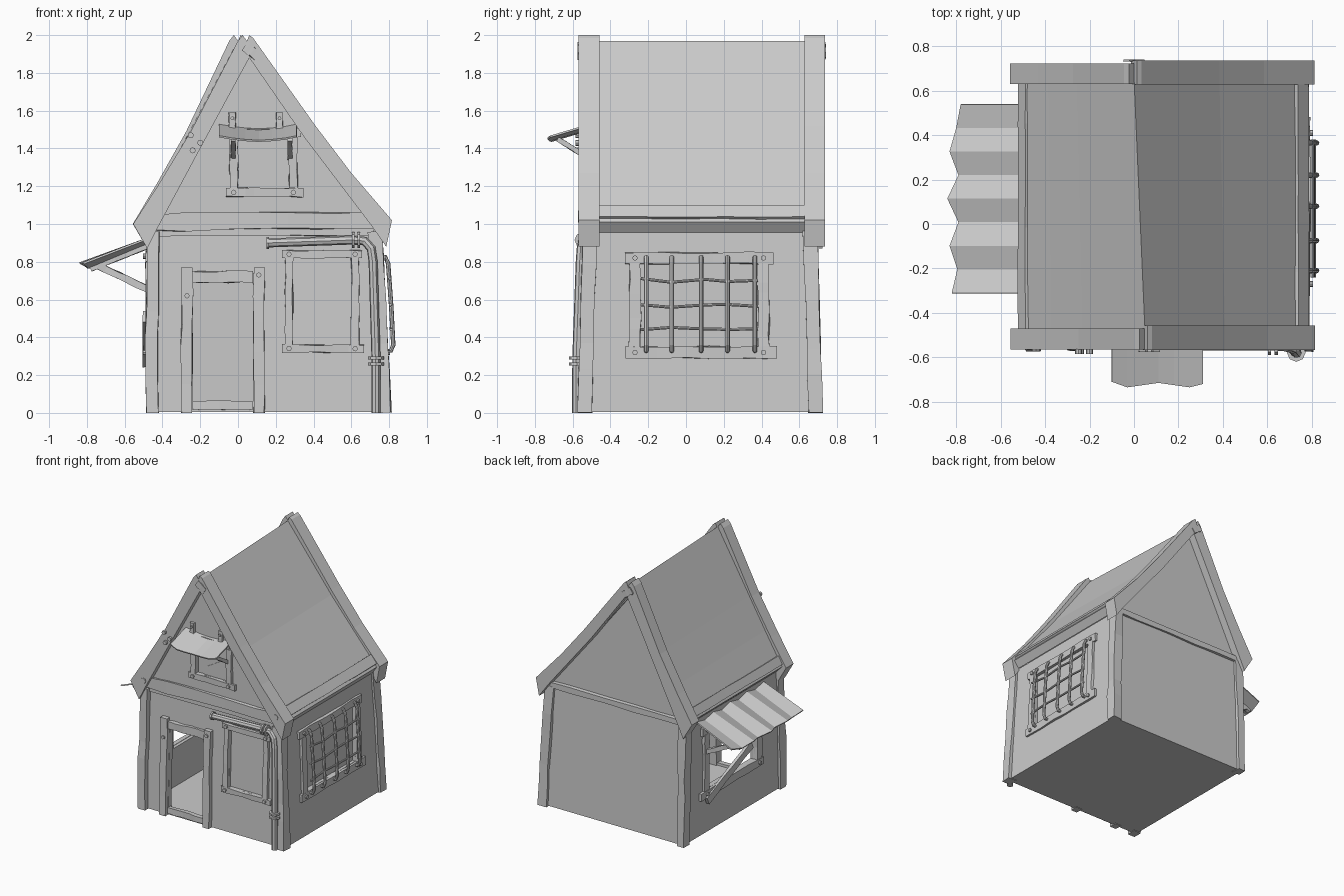
import bpy, bmesh, random
from mathutils import Vector

random.seed(4)
if "Cube" in bpy.data.objects:
    bpy.data.objects.remove(bpy.data.objects["Cube"])

GREY = (0.6, 0.6, 0.6, 1)
mat = bpy.data.materials.new("plain_grey")
mat.use_nodes = True
mat.diffuse_color = GREY
bsdf = mat.node_tree.nodes["Principled BSDF"]
bsdf.inputs["Base Color"].default_value = GREY
bsdf.inputs["Roughness"].default_value = 0.9
FRONT, RIGHT, LEFT, BACK = (0, -1, 0), (1, 0, 0), (-1, 0, 0), (0, 1, 0)


def finish(name, bm):
    bmesh.ops.recalc_face_normals(bm, faces=bm.faces)
    me = bpy.data.meshes.new(name)
    bm.to_mesh(me)
    bm.free()
    me.materials.append(mat)
    ob = bpy.data.objects.new(name, me)
    bpy.context.collection.objects.link(ob)
    return ob


def loft(name, rings):
    """Closed solid through equal-length rings of points."""
    bm = bmesh.new()
    vs = [[bm.verts.new(p) for p in r] for r in rings]
    k = len(vs[0])
    for a, b in zip(vs, vs[1:]):
        for i in range(k):
            bm.faces.new((a[i], a[(i + 1) % k], b[(i + 1) % k], b[i]))
    bm.faces.new(vs[0])
    bm.faces.new(vs[-1])
    return finish(name, bm)


def prism(name, pts, y0, y1, lean=0.0, tilt=0.0):
    """Profile (x, z) run along y; lean skews the back sideways, tilt tapers both ends inwards with height."""
    def ring(y):
        k, s = (lean, -tilt) if y > 0 else (0, tilt)
        return [(x - k * max(0, z - 0.95), y + s * z, z) for x, z in pts]
    return loft(name, [ring(y0), ring(y1)])


def plank(name, a, b, n, w, t, rough=0.09, segs=5):
    """Rough hewn timber from a to b; n is the direction it faces."""
    a, b, n = Vector(a), Vector(b), Vector(n).normalized()
    v = (b - a).cross(n).normalized()
    rings = []
    for i in range(segs + 1):
        f = i / segs
        if 0 < i < segs:
            f += random.uniform(-0.3, 0.3) / segs
        ring = []
        for su, sn in ((-1, -1), (1, -1), (1, 1), (-1, 1)):
            p = a.lerp(b, f) + v * w / 2 * (su + random.uniform(-rough, rough) * 2)
            p += n * t / 2 * (sn + random.uniform(-rough, rough))
            p.z = max(0, min(2, p.z))
            ring.append(p)
        rings.append(ring)
    return loft(name, rings)


def box(name, lo, hi):
    (x0, y0, z0), (x1, y1, z1) = lo, hi
    return prism(name, [(x0, z0), (x1, z0), (x1, z1), (x0, z1)], y0, y1)


def tube(name, pts, r):
    cu = bpy.data.curves.new(name, 'CURVE')
    cu.dimensions = '3D'
    cu.bevel_depth, cu.bevel_resolution, cu.use_fill_caps = r, 2, True
    sp = cu.splines.new('POLY')
    sp.points.add(len(pts) - 1)
    for p, q in zip(sp.points, pts):
        p.co = (*q, 1)
    sp.use_smooth = False
    cu.materials.append(mat)
    ob = bpy.data.objects.new(name, cu)
    bpy.context.collection.objects.link(ob)
    return ob


def bolt(name, p, n, r=0.014):
    p, n = Vector(p), Vector(n)
    return tube(name, [p - n * 0.01, p + n * 0.012], r)


def cut(target, cutters):
    for c in cutters:
        c.hide_render = True
        m = target.modifiers.new(c.name, 'BOOLEAN')
        m.operation, m.object, m.solver = 'DIFFERENCE', c, 'EXACT'
    deps = bpy.context.evaluated_depsgraph_get()
    target.data = bpy.data.meshes.new_from_object(target.evaluated_get(deps))
    target.modifiers.clear()
    for c in cutters:
        bpy.data.objects.remove(c)


# Tapered hollow walls with door and windows cut in, and the gable block above
TILT = 0.03
walls = prism("walls", [(-0.468, 0.005), (0.787, 0.005), (0.745, 0.955), (-0.468, 0.955)], -0.538, 0.7, 0, TILT)
cut(walls, [
    prism("room", [(-0.43, 0.04), (0.74, 0.04), (0.7, 0.93), (-0.43, 0.93)], -0.5, 0.665, 0, TILT),
    box("door_hole", (-0.24, -0.7, 0.04), (0.08, -0.4, 0.7)),
    box("left_window_hole", (-0.6, -0.2, 0.35), (-0.35, 0.4, 0.8)),
    prism("front_window_recess", [(0.29, 0.36), (0.6, 0.36), (0.6, 0.82), (0.29, 0.82)], -0.6, -0.52, 0, TILT),
    box("right_window_recess", (0.748, -0.24, 0.35), (0.9, 0.38, 0.79)),
])
gable = prism("gable", [(-0.468, 0.95), (0.745, 0.95), (0.06, 1.92)], -0.515, 0.66, 0.05)
cut(gable, [box("gable_window_recess", (0.0, -0.6, 1.19), (0.27, -0.497, 1.46))])

# Roof slabs, with slightly sagging slopes
prism("roof_left", [(-0.52, 1.0), (-0.37, 1.25), (-0.23, 1.49), (0.05, 1.97), (0.05, 1.88), (-0.2, 1.44),
                    (-0.47, 0.95)], -0.5, 0.68, 0.05)
prism("roof_right", [(0.05, 1.97), (0.41, 1.48), (0.79, 1.01), (0.75, 0.955), (0.38, 1.43), (0.05, 1.88)],
      -0.5, 0.68, 0.05)
plank("eave_batten_right", (0.753, -0.47, 1.06), (0.753, 0.63, 1.06), (0.78, 0, 0.63), 0.08, 0.025, 0.04)
plank("eave_batten_left", (-0.495, -0.47, 1.045), (-0.495, 0.63, 1.045), (-0.87, 0, 0.49), 0.07, 0.025, 0.04)

# Barge boards on both gables
LEFT_BOARD = [(-0.555, 1.0), (-0.42, 1.21), (-0.25, 1.49), (-0.12, 1.74), (0.0, 1.97), (0.025, 2.0),
              (0.06, 1.95), (0.06, 1.88), (-0.2, 1.4), (-0.42, 0.99), (-0.48, 0.87)]
RIGHT_BOARD = [(0.03, 1.93), (0.06, 2.0), (0.08, 1.985), (0.41, 1.52), (0.6, 1.27), (0.815, 1.02),
               (0.785, 0.88), (0.7, 1.0), (0.35, 1.46), (0.06, 1.88)]
for end, y0, y1 in (("front", -0.565, -0.47), ("back", 0.63, 0.722)):
    prism(end + "_barge_left", LEFT_BOARD, y0, y1, 0.045)
    prism(end + "_barge_right", RIGHT_BOARD, y0 - 0.003, y1 + 0.013, 0.045)
for i, (x, z) in enumerate([(-0.44, 1.03), (0.73, 1.05)]):
    bolt(f"barge_bolt_{i}", (x, -0.56, z), FRONT, 0.022)
for end, x, y, s in (("front", 0.07, -0.57, FRONT), ("back", 0.0, 0.735, BACK)):
    plank(end + "_ridge_plate", (x - 0.035, y, 1.94), (x + 0.035, y, 1.89), s, 0.05, 0.01)
for i, (x, z) in enumerate([(-0.25, 1.47), (-0.2, 1.43), (-0.24, 1.39)]):
    bolt(f"barge_nail_{i}", (x, -0.573, z), FRONT, 0.016)

# Tie beams and corner posts
plank("front_tie_beam", (-0.44, -0.52, 1.01), (0.73, -0.52, 1.02), FRONT, 0.09, 0.035)
plank("front_wall_plate", (-0.46, -0.51, 0.955), (0.72, -0.51, 0.96), FRONT, 0.04, 0.03)
plank("back_tie_beam", (-0.45, 0.67, 0.97), (0.74, 0.67, 0.97), BACK, 0.045, 0.04)
for end, y, lean in (("front", -0.535, 0.025), ("back", 0.687, -0.03)):
    plank(end + "_left_post", (-0.455, y, 0), (-0.452, y + lean, 0.96), FRONT, 0.065, 0.075)
    plank(end + "_right_post", (0.772, y, 0), (0.725, y + lean, 0.96), FRONT, 0.075, 0.075)


def frame(name, place, n, u0, u1, v0, v1, w=0.05):
    """Four bolted boards around an opening; place maps (u, v) to space."""
    h = w / 2
    for part, a, b in (("side_a", (u0 - h, v0), (u0 - h, v1)), ("side_b", (u1 + h, v0), (u1 + h, v1)),
                       ("top", (u0 - w * 1.4, v1 + h), (u1 + w * 1.4, v1 + h)),
                       ("sill", (u0 - w * 1.4, v0 - h), (u1 + w * 1.7, v0 - h))):
        plank(f"{name}_{part}", place(*a), place(*b), n, w, 0.035, 0.1)
    for i, (u, v) in enumerate([(u0 - h, v0 - h), (u1 + h, v0 - h), (u0 - h, v1 + h), (u1 + h, v1 + h)]):
        bolt(f"{name}_bolt_{i}", Vector(place(u, v)) + Vector(n) * 0.018, n)


def on_front(u, v):
    return (u, -0.543 + TILT * v, v)


def on_gable(u, v):
    return (u, -0.52, v)


def on_right(u, v):
    return (0.788 - 0.042 * v, u, v)


def on_left(u, v):
    return (-0.472, u, v)


frame("front_window", on_front, FRONT, 0.29, 0.6, 0.36, 0.82, 0.04)
frame("gable_window", on_gable, FRONT, 0.0, 0.27, 1.19, 1.46, 0.045)
frame("right_window", on_right, RIGHT, -0.24, 0.38, 0.35, 0.79, 0.06)
frame("left_window", on_left, LEFT, -0.2, 0.4, 0.35, 0.8, 0.06)
plank("left_window_loose_board", (-0.492, 0.44, 0.27), (-0.492, -0.12, 0.51), LEFT, 0.06, 0.025)
prism("gable_glass_shard", [(0.0, 1.19), (0.27, 1.19), (0.27, 1.42), (0.2, 1.33), (0.08, 1.26)], -0.504, -0.496)

# Door frame
for side, x in (("left", 0.11), ("right", -0.27)):
    plank(f"door_{side}_jamb", (x, -0.54, 0), (x, -0.52, 0.77), FRONT, 0.058, 0.06)
    z = 0.73 if x > 0 else 0.62
    bolt(f"door_{side}_bolt", (x, -0.572 + TILT * z, z), FRONT)
plank("door_lintel", (-0.24, -0.52, 0.72), (0.08, -0.52, 0.72), FRONT, 0.06, 0.04)
plank("door_threshold", (-0.24, -0.53, 0.04), (0.08, -0.53, 0.04), FRONT, 0.045, 0.04)

# Iron grille on the right window
for i, y in enumerate([-0.21, -0.075, 0.08, 0.22, 0.365]):
    tube(f"grille_upright_{i}", [(0.74, y, 0.82), (0.78, y, 0.825), (0.795, y, 0.79), (0.812, y, 0.55),
                                 (0.822, y, 0.36), (0.81, y, 0.33), (0.765, y, 0.325)], 0.012)
for i, z in enumerate([0.7, 0.57, 0.45]):
    pts = [(0.812 - 0.03 * (z - 0.4), y, z + random.uniform(-0.012, 0.012)) for y in (-0.24, -0.08, 0.1, 0.22, 0.38)]
    tube(f"grille_rail_{i}", pts, 0.008)


def awning(name, inner, outer, thick):
    """Folded sheet between an inner and an outer edge."""
    bm = bmesh.new()
    rows = [[bm.verts.new(p) for p in r] for r in (inner, outer)]
    for i in range(len(inner) - 1):
        bm.faces.new((rows[0][i], rows[0][i + 1], rows[1][i + 1], rows[1][i]))
    ob = finish(name, bm)
    ob.modifiers.new("thickness", 'SOLIDIFY').thickness = thick
    return ob


# Corrugated side awning with struts
ys = [-0.31 + 0.106 * i for i in range(9)]
edge = [-0.82, -0.795, -0.83, -0.79, -0.84, -0.79, -0.83, -0.8, -0.78]
awning("side_awning", [(-0.47, y, 0.92 + 0.012 * (-1) ** i) for i, y in enumerate(ys)],
       [(x, y, 0.785 + 0.012 * (-1) ** i) for i, (x, y) in enumerate(zip(edge, ys))], 0.01)
for i, y in enumerate([-0.2, 0.42]):
    plank(f"side_awning_strut_{i}", (-0.47, y, 0.65), (-0.74, y, 0.78), BACK, 0.035, 0.035)
    plank(f"side_awning_rafter_{i}", (-0.47, y, 0.885), (-0.78, y, 0.76), BACK, 0.025, 0.03)

# Small gable awning, struts and hinges
xs = [-0.1, -0.03, 0.04, 0.11, 0.18, 0.25, 0.31]
dips = [0.02, 0.008, 0, -0.004, 0, 0.008, 0.02]
reach = [0.71, 0.735, 0.725, 0.715, 0.725, 0.735, 0.72]
awning("gable_awning", [(x, -0.51, 1.51 + d) for x, d in zip(xs, dips)],
       [(x, -r, 1.448 + d) for x, d, r in zip(xs, dips, reach)], 0.01)
for i, x in enumerate([-0.025, 0.275]):
    plank(f"gable_awning_strut_{i}", (x, -0.52, 1.35), (x, -0.68, 1.45), RIGHT, 0.025, 0.025)
for i, x in enumerate([-0.03, 0.22]):
    plank(f"gable_hinge_{i}", (x, -0.53, 1.5), (x, -0.53, 1.59), FRONT, 0.035, 0.02)
    bolt(f"gable_hinge_bolt_{i}", (x, -0.54, 1.56), FRONT, 0.01)

# Drain pipe with collars
tube("drain_pipe", [(0.16, -0.545, 0.9), (0.6, -0.545, 0.915), (0.67, -0.547, 0.91), (0.705, -0.555, 0.87),
                    (0.715, -0.56, 0.8), (0.73, -0.578, 0.3), (0.73, -0.58, 0.0)], 0.024)
for i, z in enumerate([0.26, 0.29]):
    tube(f"pipe_collar_{i}", [(0.73, -0.578, z - 0.008), (0.73, -0.578, z + 0.008)], 0.042)
for i, x in enumerate([0.61, 0.64]):
    tube(f"pipe_clamp_{i}", [(x - 0.007, -0.548, 0.915), (x + 0.007, -0.548, 0.915)], 0.042)
tube("pipe_mouth", [(0.15, -0.545, 0.9), (0.165, -0.545, 0.9)], 0.032)
